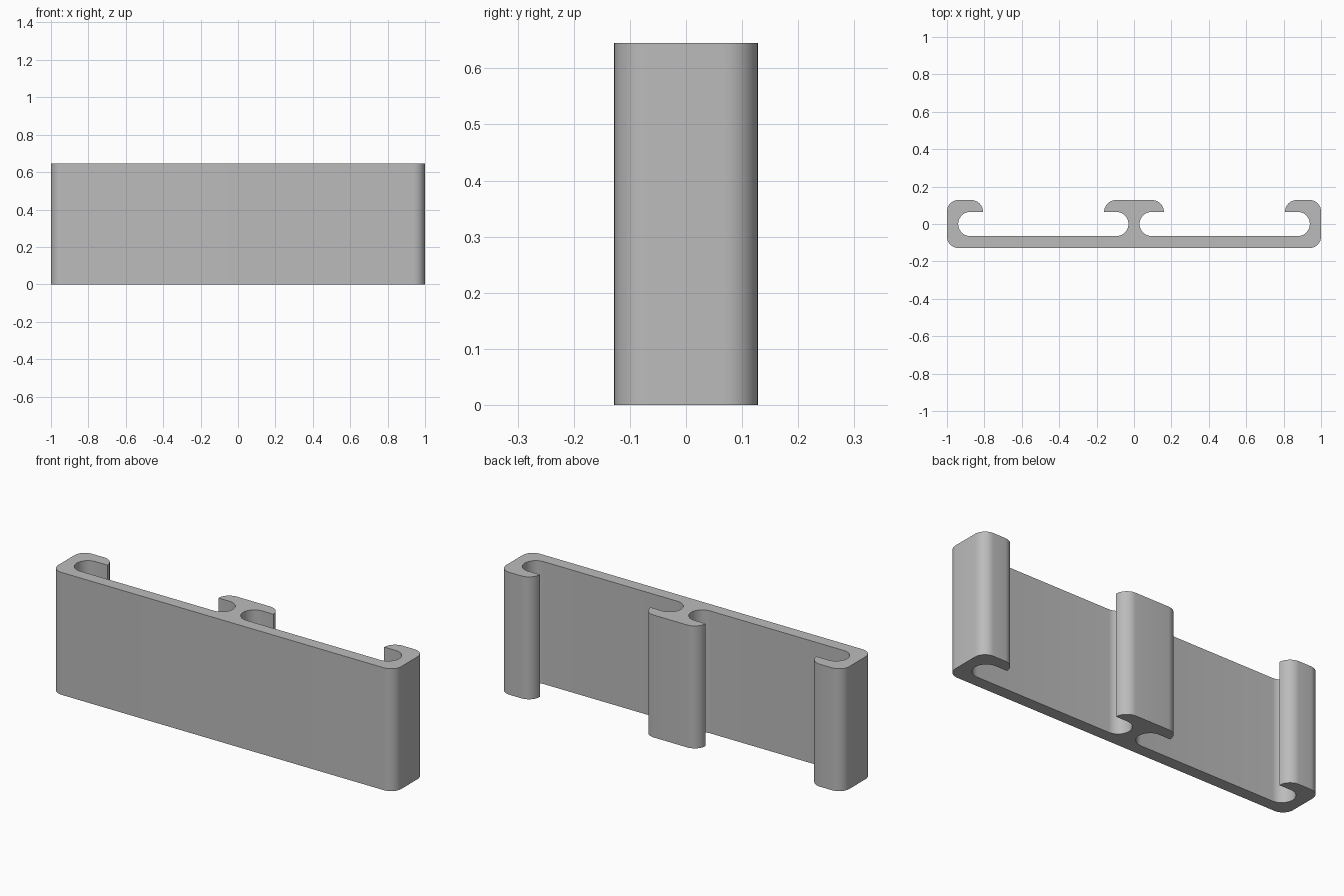
import bpy, bmesh
from math import cos, sin, radians

cube = bpy.data.objects.get("Cube")
if cube:
    bpy.data.objects.remove(cube)

HEIGHT = 0.645
HALF_DEPTH = 0.128
CORNER = 0.06    # outer corner and lip radius
CHANNEL = 0.065  # channel end radius


def arc(cx, cy, r, start, end, steps):
    angles = [radians(start + (end - start) * i / steps) for i in range(steps + 1)]
    return [(cx + r * cos(a), cy + r * sin(a)) for a in angles]


# Half of the rail section, from the outer wall to the central lip
edge = HALF_DEPTH - CORNER
lip = HALF_DEPTH - CHANNEL
half = (
    arc(1 - CORNER, -edge, CORNER, -90, 0, 10)              # front corner
    + arc(1 - CORNER, edge, CORNER, 0, 90, 10)              # back corner
    + arc(0.87, CHANNEL, lip, 90, 180, 10)                  # outer lip
    + arc(0.875, 0, CHANNEL, 90, -90, 20)                   # outer channel end
    + arc(0.03 + CHANNEL, 0, CHANNEL, 270, 90, 20)          # inner channel end
    + arc(0.097, CHANNEL, lip, 0, 90, 10)                   # central lip
)
section = half + [(-x, y) for x, y in reversed(half)]

# Extrude the section upward
bm = bmesh.new()
base = bm.faces.new([bm.verts.new((x, y, 0)) for x, y in section])
top = bmesh.ops.extrude_face_region(bm, geom=[base], use_keep_orig=True)
moved = [v for v in top["geom"] if isinstance(v, bmesh.types.BMVert)]
bmesh.ops.translate(bm, verts=moved, vec=(0, 0, HEIGHT))
bmesh.ops.recalc_face_normals(bm, faces=bm.faces)
mesh = bpy.data.meshes.new("double_channel_rail")
bm.to_mesh(mesh)
bm.free()

rail = bpy.data.objects.new("double_channel_rail", mesh)
bpy.context.collection.objects.link(rail)

# Plain grey finish
grey = bpy.data.materials.new("plain_grey")
grey.use_nodes = True
colour = (0.5, 0.5, 0.5, 1)
grey.diffuse_color = colour
grey.node_tree.nodes["Principled BSDF"].inputs["Base Color"].default_value = colour
mesh.materials.append(grey)

# Smooth the rounded edges, keep the cut ends sharp
bpy.ops.object.select_all(action="DESELECT")
rail.select_set(True)
bpy.context.view_layer.objects.active = rail
bpy.ops.object.shade_smooth_by_angle(angle=radians(30))
